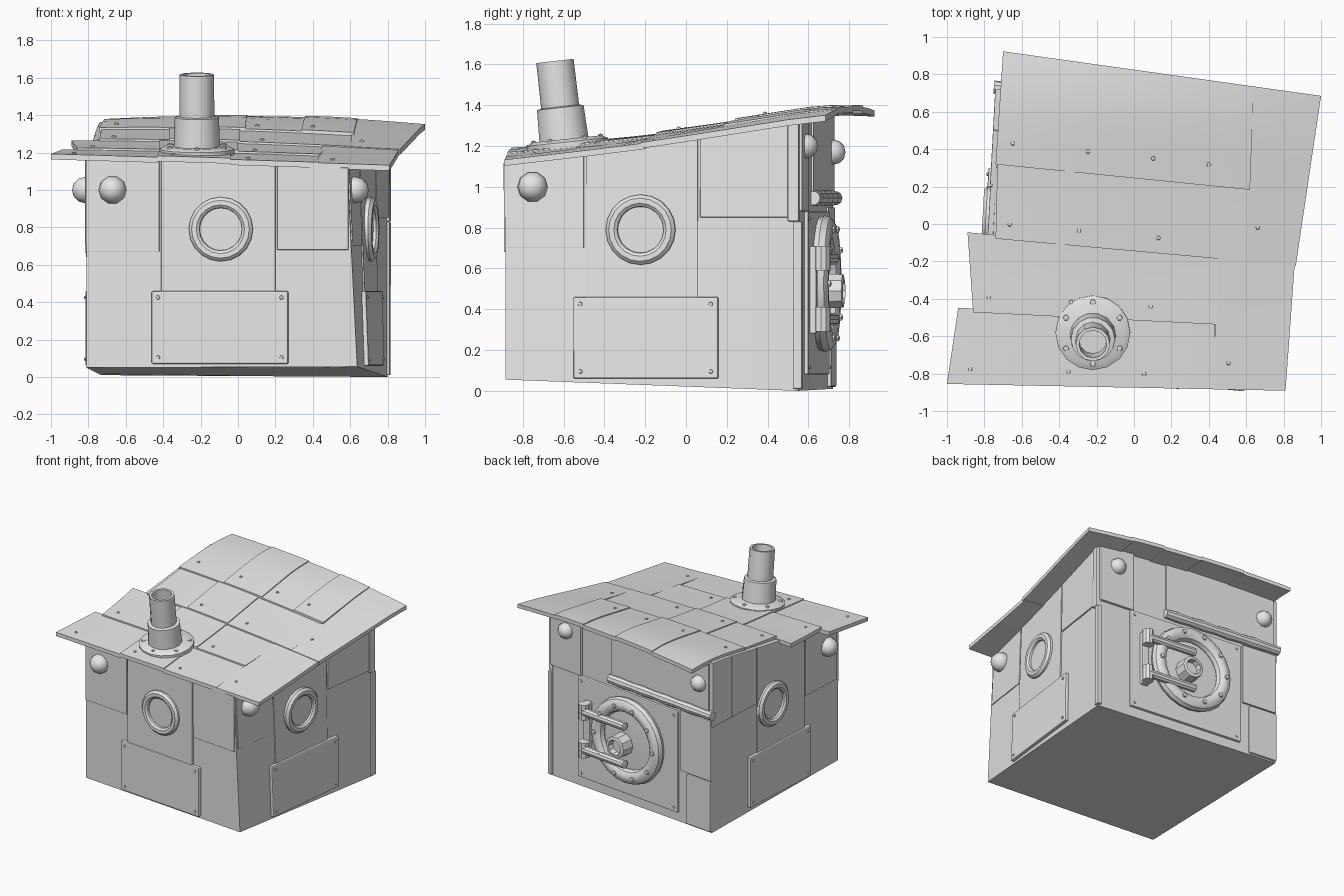
import bpy, bmesh, math
from mathutils import Matrix, Vector

if "Cube" in bpy.data.objects:
    bpy.data.objects.remove(bpy.data.objects["Cube"])

metal = bpy.data.materials.new("grey_metal")
metal.diffuse_color = (0.8, 0.8, 0.8, 1)
metal.use_nodes = True
metal.node_tree.nodes["Principled BSDF"].inputs["Base Color"].default_value = metal.diffuse_color

# ---------- helpers ----------
def roof_z(x, y):
    """Top surface of the roof: rises to the back, crown grows and side tilt fades to the back."""
    pts = [(-0.9, 1.147), (-0.5, 1.197), (-0.2, 1.238), (0.1, 1.29), (0.6, 1.38), (0.75, 1.395), (0.95, 1.395)]
    y = max(-0.9, min(0.95, y))
    f = (y + 0.9) / 1.8
    for (a, za), (b, zb) in zip(pts, pts[1:]):
        if y <= b:
            return za + (zb - za) * (y - a) / (b - a) - 0.04 * f * x * x - 0.03 * (1 - f) * x

A, B, C, D = (-0.81, -0.75), (0.64, -0.885), (0.8, 0.55), (-0.73, 0.72)   # corners in plan
WALLS = {"front": (A, B, 0), "right": (B, C, 1), "back": (C, D, 0), "left": (D, A, 1)}

def corner(p, z):
    return Vector((p[0] - (0.05 * z if p is B else 0), p[1]))   # front right corner leans in

def on_wall(wall, c, z, out=0.0):
    a, b, ax = WALLS[wall]
    a, b = corner(a, z), corner(b, z)
    p = a + (b - a) * ((c - a[ax]) / (b[ax] - a[ax]))
    d = (b - a).normalized()
    return Vector((p.x + d.y * out, p.y - d.x * out, z))

def under_roof(wall, c, out=0.0):
    p = on_wall(wall, c, 1.2, out)
    return on_wall(wall, c, roof_z(p.x, p.y) - 0.012, out)

def wall_matrix(wall, c, z, out=0.0):
    n = (on_wall(wall, c, z, 1) - on_wall(wall, c, z)).normalized()
    up = Vector((0, 0, 1))
    m = Matrix((up.cross(n), up, n)).transposed().to_4x4()
    m.translation = on_wall(wall, c, z, out)
    return m

def finish(name, bm, bevel=0.0, smooth=False):
    bmesh.ops.remove_doubles(bm, verts=bm.verts, dist=1e-5)
    bmesh.ops.recalc_face_normals(bm, faces=bm.faces)
    me = bpy.data.meshes.new(name)
    bm.to_mesh(me)
    bm.free()
    me.materials.append(metal)
    ob = bpy.data.objects.new(name, me)
    bpy.context.collection.objects.link(ob)
    if bevel:
        mod = ob.modifiers.new("bevel", "BEVEL")
        mod.width, mod.segments = bevel, 2
    if smooth:
        bpy.ops.object.select_all(action='DESELECT')
        ob.select_set(True)
        bpy.context.view_layer.objects.active = ob
        bpy.ops.object.shade_smooth_by_angle(angle=math.radians(35))
    return ob

def prism(name, ring_a, ring_b, bevel=0.0):
    bm = bmesh.new()
    a = [bm.verts.new(p) for p in ring_a]
    b = [bm.verts.new(p) for p in ring_b]
    bm.faces.new(a)
    bm.faces.new(b[::-1])
    for i in range(len(a)):
        j = (i + 1) % len(a)
        bm.faces.new((a[i], b[i], b[j], a[j]))
    return finish(name, bm, bevel)

def lathe(name, profile, matrix, n=20, closed=False):
    bm = bmesh.new()
    rings = [[bm.verts.new(matrix @ Vector((r * math.cos(t), r * math.sin(t), h)))
              for t in (2 * math.pi * k / n for k in range(n))] for r, h in profile]
    pairs = list(zip(rings, rings[1:])) + ([(rings[-1], rings[0])] if closed else [])
    for p, q in pairs:
        for k in range(n):
            bm.faces.new((p[k], p[(k + 1) % n], q[(k + 1) % n], q[k]))
    bmesh.ops.dissolve_degenerate(bm, edges=bm.edges, dist=1e-5)
    return finish(name, bm, smooth=True)

def rivet(matrix, r=0.012):
    lathe("rivet", [(r, -0.005), (r * 0.8, r * 0.5), (0, r * 0.8)], matrix, 6)

def plate(name, wall, c0, c1, z0, z1, t, rivets=False):
    """Flat plate on a wall; z1 None runs up to the roof."""
    def ring(out):
        tops = [under_roof(wall, c, out) if z1 is None else on_wall(wall, c, z1, out) for c in (c1, c0)]
        return [on_wall(wall, c0, z0, out), on_wall(wall, c1, z0, out)] + tops
    prism(name, ring(-0.02), ring(t), min(0.008, t * 0.4))
    if rivets:
        s = 0.035 if c1 > c0 else -0.035
        for c in (c0 + s, c1 - s):
            for z in (z0 + 0.035, z1 - 0.035):
                rivet(wall_matrix(wall, c, z, t))

# ---------- hut body ----------
bottom_z = {"front": (0.05, 0.055), "right": (0.055, 0.0), "back": (0.0, 0.01), "left": (0.01, 0.05)}
low, high = [], []
for wall, (a, b, ax) in WALLS.items():
    for i in range(6):
        f = i / 6
        z = bottom_z[wall][0] * (1 - f) + bottom_z[wall][1] * f
        c0, c1 = corner(a, z)[ax], corner(b, z)[ax]
        low.append(on_wall(wall, c0 + (c1 - c0) * f, z))
        c0, c1 = corner(a, 1.2)[ax], corner(b, 1.2)[ax]
        high.append(under_roof(wall, c0 + (c1 - c0) * f))
prism("hut_body", low, high)

# ---------- wall plates ----------
plate("front_lower_panel", "front", -0.46, 0.27, 0.07, 0.46, 0.025, True)
plate("front_middle_strip", "front", -0.41, 0.2, 0.3, None, 0.012)
plate("front_left_plate", "front", -0.81, -0.42, 0.67, None, 0.008)
plate("front_right_plate", "front", 0.21, 0.59, 0.68, None, 0.009)
for side, s in (("right", 0.0), ("left", 0.14)):      # left wall layout sits a little further back
    plate(side + "_lower_panel", side, -0.55 + s, 0.16 + s, 0.06, 0.46, 0.025, True)
    plate(side + "_middle_strip", side, -0.49 + s, 0.06 + s, 0.3, None, 0.01)
    plate(side + "_front_plate", side, -0.87 + s, -0.5 + s, 0.7, None, 0.008)
    plate(side + "_rear_plate", side, 0.07 + s, 0.5, 0.85, None, 0.012)
plate("right_corner_strip_upper", "right", 0.5, 0.555, 0.83, None, 0.018)
plate("right_corner_strip_lower", "right", 0.525, 0.57, 0.01, 0.83, 0.015)
plate("left_corner_strip", "left", 0.5, 0.72, 0.85, None, 0.012)
plate("back_corner_plate", "back", 0.79, 0.5, 0.88, None, 0.02)
plate("back_hatch_plate", "back", 0.53, -0.42, 0.08, 0.88, 0.02, True)
plate("back_upper_plate", "back", 0.22, -0.71, 0.97, None, 0.012)
plate("back_side_plate", "back", -0.44, -0.73, 0.42, 0.9, 0.012)
plate("back_low_plate", "back", -0.5, -0.73, 0.02, 0.41, 0.018)

# rolled ledge over the hatch
start = on_wall("back", 0.23, 0.945, 0.01)
along = on_wall("back", -0.75, 0.945, 0.01) - start
roll = Matrix.Translation(start) @ along.to_track_quat('Z', 'Y').to_matrix().to_4x4()
lathe("back_ledge", [(0, 0), (0.035, 0)] + [(0.035 + 0.006 * (k % 2), along.length * k / 9) for k in range(1, 9)]
      + [(0.035, along.length), (0, along.length)], roll, 10)

# ---------- portholes ----------
for wall, c in (("front", -0.09), ("right", -0.22), ("left", 0.03)):
    m = wall_matrix(wall, c, 0.79)
    lathe(wall + "_porthole_ring", [(0.172, 0), (0.172, 0.025), (0.155, 0.042), (0.13, 0.042),
                                    (0.115, 0.03), (0.112, 0)], m, 20)
    lathe(wall + "_porthole_glass", [(0.118, 0.015), (0, 0.015)], m, 10)

# ---------- corner knobs ----------
for wall, c, z, r, out in (("front", -0.67, 1.0, 0.075, 0.01), ("right", -0.75, 1.0, 0.075, 0.015),
                           ("left", -0.62, 1.0, 0.075, 0.01), ("back", 0.64, 1.2, 0.065, 0.015),
                           ("back", -0.62, 1.17, 0.065, 0.01)):
    prof = [(r * math.sin(t), -r * math.cos(t)) for t in (math.pi * k / 6 for k in range(7))]
    lathe(wall + "_knob", prof, wall_matrix(wall, c, z, out), 10)

# ---------- back hatch ----------
hx, hz = 0.03, 0.525
m = wall_matrix("back", hx, hz)
lathe("hatch_ring", [(0.28 + 0.055 * math.cos(t), 0.045 + 0.052 * math.sin(t))
                     for t in (2 * math.pi * k / 10 for k in range(10))], m, 24, True)
lathe("hatch_door", [(0.28, 0.0), (0.27, 0.035), (0.1, 0.045), (0, 0.045)], m, 24)
lathe("hatch_hub", [(0.09, 0.03), (0.085, 0.14), (0.06, 0.145), (0.055, 0.1), (0, 0.1)],
      wall_matrix("back", hx + 0.04, 0.49), 10)
for k in range(10):
    t = 2 * math.pi * k / 10
    rivet(m @ Matrix.Translation((0.28 * math.cos(t), 0.28 * math.sin(t), 0.095)), 0.02)
plate("hinge_bracket", "back", 0.45, 0.39, 0.28, 0.71, 0.05)
for z in (0.65, 0.35):
    p0, p1 = on_wall("back", 0.43, z, 0.085), on_wall("back", 0.02, z, 0.085)
    arm = Matrix.Translation(p0) @ (p1 - p0).to_track_quat('Z', 'Y').to_matrix().to_4x4()
    lathe("hinge_arm", [(0, 0), (0.032, 0), (0.032, 0.41), (0, 0.42)], arm, 10)
    barrel = wall_matrix("back", 0.42, z - 0.06, 0.075) @ Matrix.Rotation(-math.pi / 2, 4, 'X')
    lathe("hinge_barrel", [(0, 0), (0.042, 0), (0.042, 0.12), (0, 0.12)], barrel, 10)

# ---------- roof sheets ----------
LINES = [(-0.875, -0.02), (-0.495, -0.05), (-0.125, -0.09), (0.265, -0.10), (0.825, -0.14)]

def roof_sheet(l0, l1, front, back, lift, raise_by=0.0, thick=0.03):
    n = 5
    bm = bmesh.new()
    layers = []
    for drop in (0, thick):
        g = []
        for j in range(n + 1):
            v = j / n
            for i in range(n + 1):
                u = i / n
                xf = front[0] + (front[1] - front[0]) * u
                xb = back[0] + (back[1] - back[0]) * u
                y0 = LINES[l0][0] + LINES[l0][1] * xf - (0.02 if l0 else 0)
                y1 = LINES[l1][0] + LINES[l1][1] * xb
                x, y = xf + (xb - xf) * v, y0 + (y1 - y0) * v
                g.append(bm.verts.new((x, y, roof_z(x, y) + raise_by + lift * (1 - v) - drop)))
        for j in range(n):
            for i in range(n):
                k = j * (n + 1) + i
                bm.faces.new((g[k], g[k + 1], g[k + n + 2], g[k + n + 1]))
        layers.append(g)
    # close the rim
    m1 = n + 1
    rim = list(range(n)) + [j * m1 + n for j in range(n)] + [n * m1 + i for i in range(n, 0, -1)] \
        + [j * m1 for j in range(n, 0, -1)]
    for p, q in zip(rim, rim[1:] + rim[:1]):
        bm.faces.new((layers[0][p], layers[0][q], layers[1][q], layers[1][p]))
    spot = layers[0][m1 + 1].co.copy()
    finish("roof_sheet", bm, smooth=True)
    rivet(Matrix.Translation(spot), 0.013)

ROWS = [([-1.0, -0.43, -0.04, 0.43], [-0.94, -0.42, -0.04, 0.43]),
        ([-0.86, -0.42, 0.0, 0.44], [-0.89, -0.42, 0.0, 0.47]),
        ([-0.74, -0.37, 0.01, 0.61], [-0.73, -0.37, 0.01, 0.62]),
        ([-0.74, -0.32, 0.04, 0.34, 0.62], [-0.7, -0.31, 0.05, 0.36, 0.64])]
for r, (f, b) in enumerate(ROWS):
    for k in range(len(f) - 1):
        roof_sheet(r, r + 1, f[k:k + 2], b[k:k + 2], 0.012, 0.007 * (k % 2))
roof_sheet(0, 2, (0.42, 0.81), (0.45, 0.86), 0.004, 0.005)
roof_sheet(2, 4, (0.6, 0.865), (0.62, 1.0), 0.008, 0.002)

# ---------- chimney, leaning to the front ----------
slope = Matrix.Translation((-0.22, -0.58, 1.2)) @ Matrix.Rotation(math.radians(6), 4, 'X')
lathe("chimney_flange", [(0.2, -0.03), (0.2, 0.02), (0.17, 0.035), (0.0, 0.035)], slope, 16)
for k in range(6):
    t = math.pi * (k + 0.5) / 3
    rivet(slope @ Matrix.Translation((0.165 * math.cos(t), 0.165 * math.sin(t), 0.03)), 0.018)
lean = Matrix.Translation((-0.22, -0.595, 1.2)) @ Matrix.Rotation(math.radians(6.5), 4, 'X')
lathe("chimney_lower_pipe", [(0.125, 0), (0.118, 0.19), (0.09, 0.195)], lean, 14)
lathe("chimney_upper_pipe", [(0.094, 0.15), (0.092, 0.42), (0.074, 0.42), (0.074, 0.22), (0, 0.22)], lean, 12)
